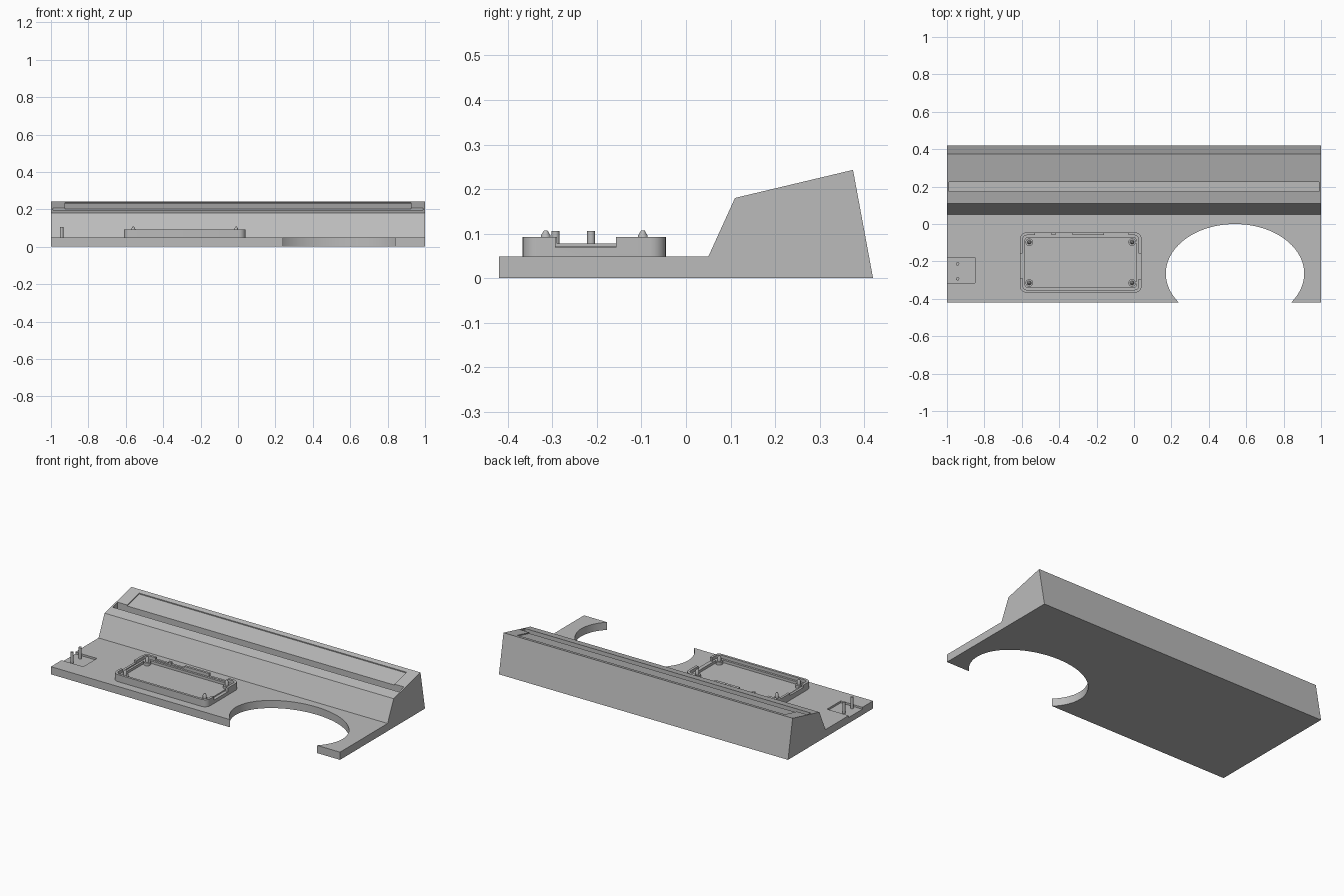
import bpy, bmesh, math
from mathutils import Vector

cube = bpy.data.objects.get("Cube")
if cube:
    bpy.data.objects.remove(cube, do_unlink=True)

grey = bpy.data.materials.new("plain grey")
grey.use_nodes = True
colour = (0.5, 0.5, 0.5, 1)
grey.diffuse_color = colour
for node in grey.node_tree.nodes:
    if node.type == 'BSDF_PRINCIPLED':
        node.inputs["Base Color"].default_value = colour


def finish(name, bm):
    bmesh.ops.recalc_face_normals(bm, faces=bm.faces)
    mesh = bpy.data.meshes.new(name)
    bm.to_mesh(mesh)
    bm.free()
    mesh.materials.append(grey)
    obj = bpy.data.objects.new(name, mesh)
    bpy.context.collection.objects.link(obj)
    return obj


def prism(name, outline, lo, hi, axis='z'):
    """Extrude a flat outline (x, y) along z, or (y, z) along x."""
    bm = bmesh.new()
    place = (lambda a, b: (a, b, lo)) if axis == 'z' else (lambda a, b: (lo, a, b))
    face = bm.faces.new([bm.verts.new(place(a, b)) for a, b in outline])
    out = bmesh.ops.extrude_face_region(bm, geom=[face])
    step = Vector((0, 0, hi - lo)) if axis == 'z' else Vector((hi - lo, 0, 0))
    bmesh.ops.translate(bm, vec=step, verts=[v for v in out["geom"] if isinstance(v, bmesh.types.BMVert)])
    return finish(name, bm)


def box(name, x0, x1, y0, y1, z0, z1):
    return prism(name, [(x0, y0), (x1, y0), (x1, y1), (x0, y1)], z0, z1)


def ellipse(cx, cy, rx, ry, n):
    return [(cx + rx * math.cos(i * math.tau / n), cy + ry * math.sin(i * math.tau / n)) for i in range(n)]


def rounded(inset, radius, steps=6):
    """Outline of the tray moved inward, with rounded corners."""
    x0, x1, y0, y1 = -0.61 + inset, 0.04 - inset, -0.367 + inset, -0.045 - inset
    pts = []
    for k, (cx, cy) in enumerate([(x1 - radius, y1 - radius), (x0 + radius, y1 - radius),
                                  (x0 + radius, y0 + radius), (x1 - radius, y0 + radius)]):
        for i in range(steps + 1):
            a = (k + i / steps) * math.pi / 2
            pts.append((cx + radius * math.cos(a), cy + radius * math.sin(a)))
    return pts


def cut(obj, cutters):
    """Subtract each cutter, bake the result and drop the cutters."""
    for c in cutters:
        c.hide_render = True
        mod = obj.modifiers.new("cut", 'BOOLEAN')
        mod.operation, mod.solver, mod.object = 'DIFFERENCE', 'EXACT', c
    bpy.context.view_layer.update()
    graph = bpy.context.evaluated_depsgraph_get()
    mesh = bpy.data.meshes.new_from_object(obj.evaluated_get(graph))
    obj.modifiers.clear()
    obj.data = mesh
    for c in cutters:
        bpy.data.objects.remove(c, do_unlink=True)


def slope(y):
    return 0.18 + (y - 0.11) * 0.2377


# Base plate and raised back in one profile
body = prism("body", [(-0.42, 0), (-0.42, 0.048), (0.05, 0.048), (0.11, 0.18),
                      (0.375, 0.243), (0.42, 0)], -1, 1, 'x')
cut(body, [
    prism("cup_cutter", ellipse(0.54, -0.265, 0.37, 0.265, 72), -0.1, 0.12),
    box("slot_cutter", -0.99, 0.99, 0.175, 0.225, 0.155, 0.4),
    prism("panel_cutter", [(0.2, slope(0.2) - 0.006), (0.345, slope(0.345) - 0.006),
                           (0.345, 0.4), (0.2, 0.4)], -0.925, 0.925, 'x'),
    box("pocket_cutter", -1.1, -0.85, -0.315, -0.18, 0.036, 0.1),
])

# Open tray with an inner ledge and notched walls
tray = prism("tray", rounded(0, 0.035), 0.044, 0.092)
cut(tray, [
    prism("rim_cutter", rounded(0.015, 0.022), 0.072, 0.2),
    prism("floor_cutter", rounded(0.028, 0.014), 0.056, 0.2),
    box("right_notch", -0.7, -0.59, -0.29, -0.157, 0.078, 0.2),
    box("left_notch", 0.02, 0.1, -0.293, -0.157, 0.069, 0.2),
] + [box("back_notch", x0, x1, -0.062, 0, z, 0.2)
     for x0, x1, z in [(-0.53, -0.44, 0.08), (-0.42, -0.33, 0.08), (-0.16, -0.03, 0.074)]])


def post(name, x, y, rings):
    """Round post from a list of (radius, height) rings."""
    bm = bmesh.new()
    n = 20
    loops = [[bm.verts.new((px, py, z)) for px, py in ellipse(x, y, r, r, n)] for r, z in rings]
    for a, b in zip(loops, loops[1:]):
        for i in range(n):
            bm.faces.new((a[i], a[(i + 1) % n], b[(i + 1) % n], b[i]))
    bm.faces.new(loops[0])
    bm.faces.new(loops[-1])
    return finish(name, bm)


# Pointed mounting pegs on round bosses
posts = [post("tray_peg", x, y, [(0.02, 0.05), (0.02, 0.074), (0.011, 0.074), (0.011, 0.095), (0.004, 0.107)])
         for x in (-0.56, -0.01) for y in (-0.315, -0.097)]

# Plain pins in the side pocket
posts += [post("pocket_pin", -0.943, y, [(0.009, 0.03), (0.009, 0.106)]) for y in (-0.293, -0.213)]

bpy.ops.object.select_all(action='DESELECT')
for obj in [body, tray] + posts:
    obj.select_set(True)
bpy.context.view_layer.objects.active = body
bpy.ops.object.shade_smooth_by_angle(angle=math.radians(30))
